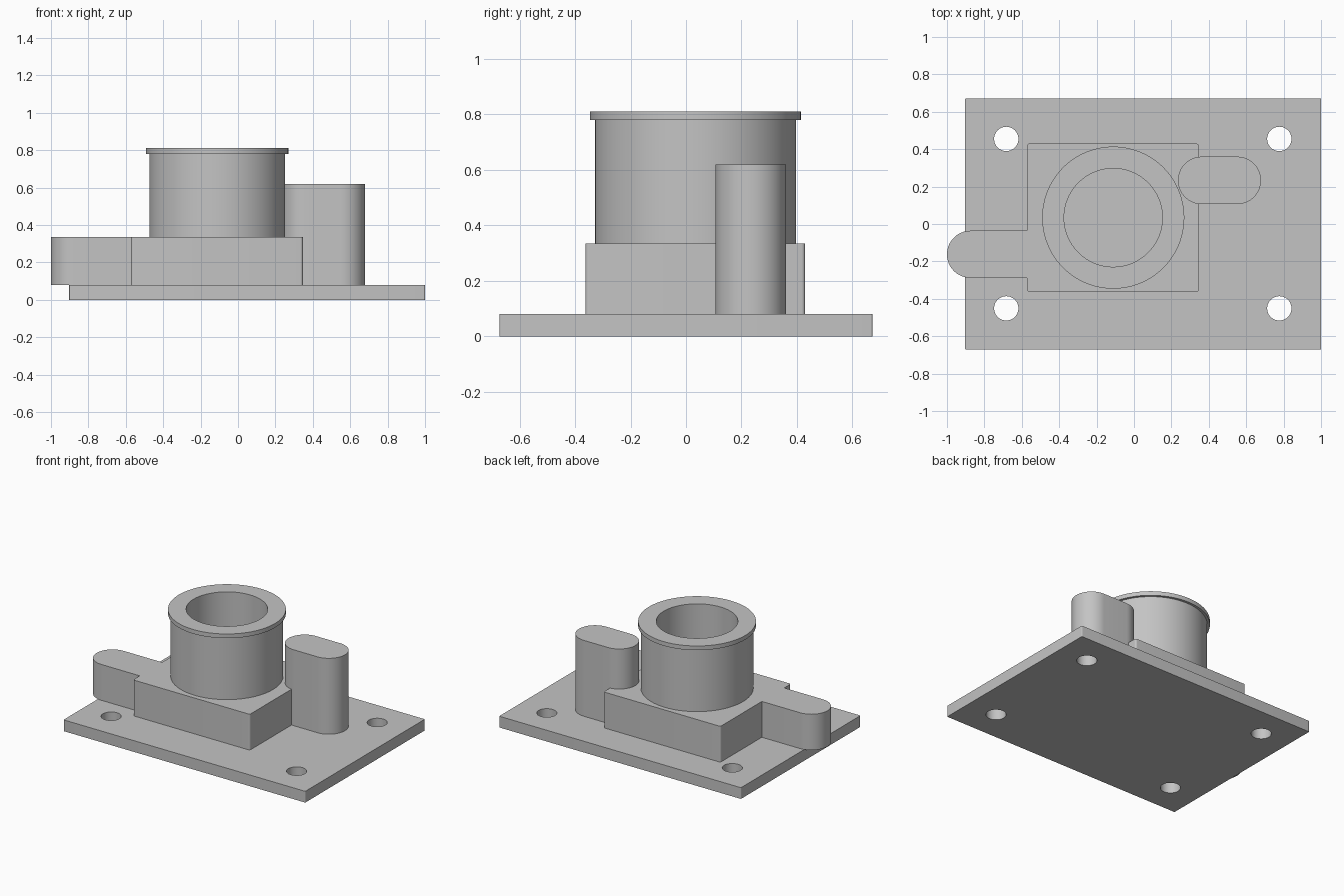
import bpy, bmesh
from math import cos, sin, pi, radians

cube = bpy.data.objects.get("Cube")
if cube:
    bpy.data.objects.remove(cube, do_unlink=True)

grey = bpy.data.materials.new("machined_grey")
grey.use_nodes = True
colour = (0.55, 0.55, 0.55, 1)
grey.diffuse_color = colour
grey.node_tree.nodes["Principled BSDF"].inputs["Base Color"].default_value = colour

PLATE_TOP, BODY_TOP, POST_TOP, RIM_BASE, RIM_TOP = 0.08, 0.335, 0.62, 0.78, 0.81


def arc(cx, cy, r, start, end, steps):
    """Points along an arc, angles in degrees."""
    angles = [radians(start + (end - start) * i / steps) for i in range(steps + 1)]
    return [(cx + r * cos(a), cy + r * sin(a)) for a in angles]


def circle(cx, cy, r, steps=48):
    return arc(cx, cy, r, 0, 360, steps)[:-1]


def finish(name, bm):
    """Turn a bmesh into a smooth-shaded object with sharp edges."""
    bmesh.ops.recalc_face_normals(bm, faces=bm.faces)
    mesh = bpy.data.meshes.new(name)
    bm.to_mesh(mesh)
    bm.free()
    mesh.materials.append(grey)
    obj = bpy.data.objects.new(name, mesh)
    bpy.context.collection.objects.link(obj)
    bpy.ops.object.select_all(action="DESELECT")
    obj.select_set(True)
    bpy.context.view_layer.objects.active = obj
    bpy.ops.object.shade_smooth_by_angle(angle=radians(30))
    return obj


def extrude(name, loops, bottom, top):
    """Extrude an outline, with optional hole loops, between two heights."""
    bm = bmesh.new()
    for loop in loops:
        verts = [bm.verts.new((x, y, bottom)) for x, y in loop]
        for a, b in zip(verts, verts[1:] + verts[:1]):
            bm.edges.new((a, b))
    bmesh.ops.triangle_fill(bm, edges=bm.edges[:], use_beauty=True, normal=(0, 0, 1))
    new = bmesh.ops.extrude_face_region(bm, geom=bm.faces[:])["geom"]
    moved = [v for v in new if isinstance(v, bmesh.types.BMVert)]
    bmesh.ops.translate(bm, verts=moved, vec=(0, 0, top - bottom))
    return finish(name, bm)


def rounded_corners(x0, x1, y0, y1, r):
    """Four corner arcs, anticlockwise from the upper right."""
    centres = [(x1 - r, y1 - r), (x0 + r, y1 - r), (x0 + r, y0 + r), (x1 - r, y0 + r)]
    return [arc(cx, cy, r, 90 * i, 90 * i + 90, 6) for i, (cx, cy) in enumerate(centres)]


# Base plate with four bolt holes
plate = sum(rounded_corners(-0.903, 1.0, -0.672, 0.672, 0.006), [])
holes = [circle(0.047 + sx * 0.73, 0.002 + sy * 0.453, 0.065)
         for sx in (-1, 1) for sy in (-1, 1)]
extrude("base_plate", [plate] + holes, 0, PLATE_TOP)

# Block with its round-ended side arm, as one outline
upper_right, upper_left, lower_left, lower_right = rounded_corners(-0.572, 0.347, -0.363, 0.43, 0.014)
arm = [(-0.572, -0.036)] + arc(-0.874, -0.162, 0.126, 90, 270, 32) + [(-0.572, -0.288)]
extrude("body_block", [upper_right + upper_left + arm + lower_left + lower_right],
        PLATE_TOP, BODY_TOP)

# Tall round-ended post
post = arc(0.552, 0.233, 0.127, -90, 90, 32) + arc(0.362, 0.233, 0.127, 90, 270, 32)
extrude("side_post", [post], PLATE_TOP, POST_TOP)

# Hollow tube with a thin rim
bore, wall, rim = 0.263, 0.363, 0.38
profile = [(bore, BODY_TOP), (wall, BODY_TOP), (wall, RIM_BASE),
           (rim, RIM_BASE), (rim, RIM_TOP), (bore, RIM_TOP)]
bm = bmesh.new()
ring = [bm.verts.new((r, 0, z)) for r, z in profile]
edges = [bm.edges.new((a, b)) for a, b in zip(ring, ring[1:] + ring[:1])]
bmesh.ops.spin(bm, geom=ring + edges, cent=(0, 0, 0), axis=(0, 0, 1),
               angle=2 * pi, steps=96, use_merge=True)
bmesh.ops.remove_doubles(bm, verts=bm.verts, dist=0.0001)
bmesh.ops.translate(bm, verts=bm.verts, vec=(-0.111, 0.034, 0))
finish("rimmed_tube", bm)
